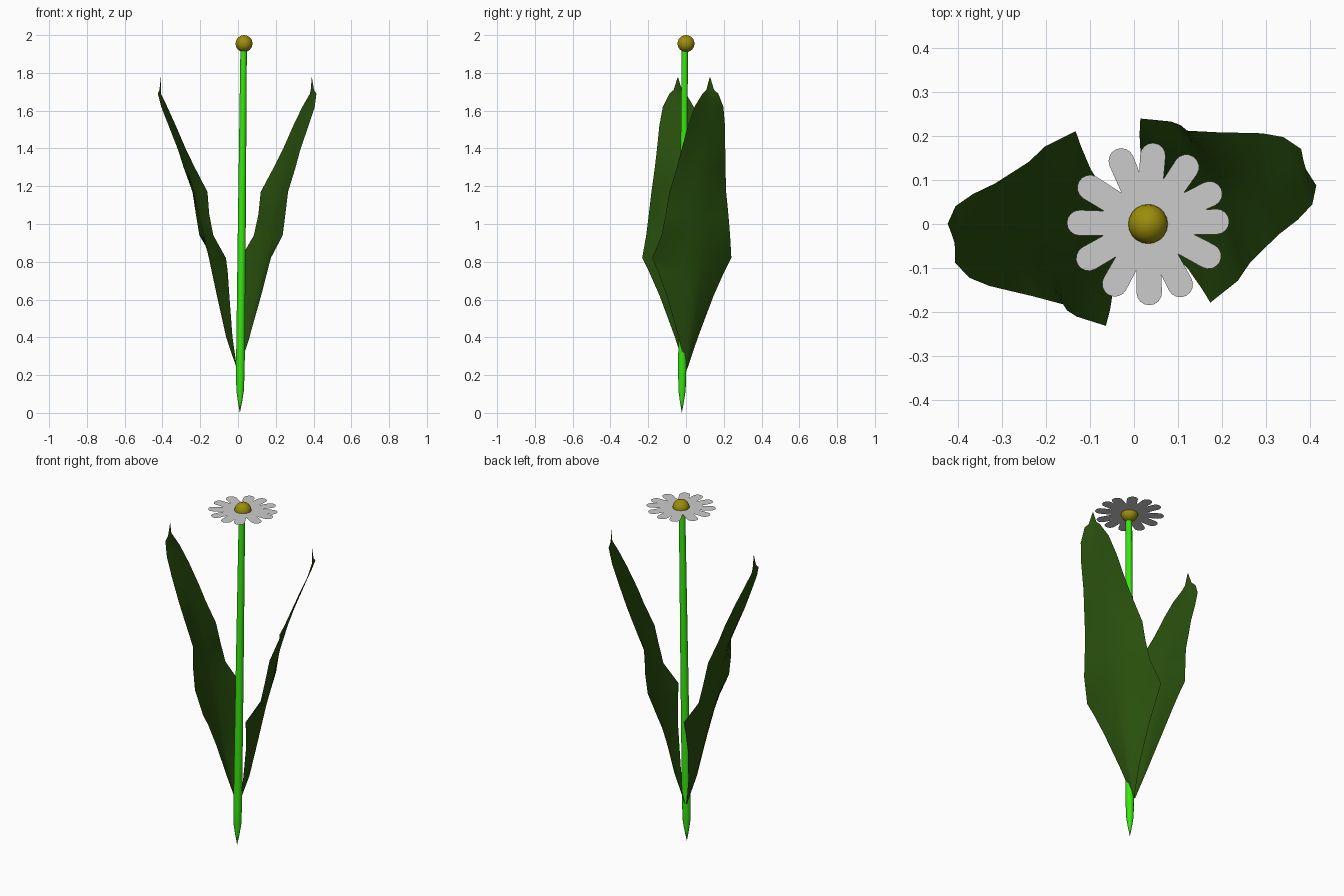
import bpy, bmesh, math
from mathutils import Vector

if "Cube" in bpy.data.objects:
    bpy.data.objects.remove(bpy.data.objects["Cube"])


def material(name, rgb):
    m = bpy.data.materials.new(name)
    m.diffuse_color = (*rgb, 1)
    m.use_nodes = True
    m.node_tree.nodes["Principled BSDF"].inputs["Base Color"].default_value = m.diffuse_color
    return m


def make(name, verts, faces, mat=None, smooth=True):
    me = bpy.data.meshes.new(name)
    me.from_pydata(verts, [], faces)
    bm = bmesh.new()
    bm.from_mesh(me)
    bmesh.ops.remove_doubles(bm, verts=bm.verts, dist=0.0005)
    bmesh.ops.recalc_face_normals(bm, faces=bm.faces)
    bm.to_mesh(me)
    bm.free()
    ob = bpy.data.objects.new(name, me)
    bpy.context.collection.objects.link(ob)
    if mat:
        me.materials.append(mat)
    if smooth:
        me.shade_smooth()
    return ob


stem_green = material("stem_green", (0.04, 0.8, 0.005))
leaf_green = material("leaf_green", (0.022, 0.08, 0.004))
yellow = material("yellow", (0.33, 0.27, 0.003))

# Stem: slightly leaning round rod with a pointed foot
SIDES = 10
low, high = Vector((0.01, -0.022, 0)), Vector((0.03, -0.006, 1.95))
verts, faces = [], []
rings = [(0.0, 0.0), (0.03, 0.011), (0.06, 0.02), (0.12, 0.023), (0.5, 0.021), (1.0, 0.017)]
for t, r in rings:
    c = low.lerp(high, t)
    for k in range(SIDES):
        a = 2 * math.pi * k / SIDES
        verts.append(c + Vector((r * math.cos(a), r * math.sin(a), 0)))
for i in range(len(rings) - 1):
    for k in range(SIDES):
        n = (k + 1) % SIDES
        faces.append((i * SIDES + k, i * SIDES + n, (i + 1) * SIDES + n, (i + 1) * SIDES + k))
make("stem", verts, faces, stem_green)

# Leaves: folded blades; rows are height, midrib reach, half width,
# reach of the inner edge, reach of the outer edge
ROWS = [(0.23, 0.005, 0.004, 0.005, 0.005), (0.40, 0.063, 0.055, 0.035, 0.045),
        (0.62, 0.112, 0.134, 0.06, 0.085), (0.75, 0.14, 0.19, 0.075, 0.102),
        (0.82, 0.155, 0.224, 0.088, 0.11), (0.94, 0.183, 0.196, 0.152, 0.185),
        (1.05, 0.208, 0.180, 0.172, 0.205), (1.17, 0.235, 0.165, 0.18, 0.225),
        (1.30, 0.272, 0.140, 0.245, 0.275), (1.39, 0.30, 0.125, 0.288, 0.305),
        (1.52, 0.346, 0.106, 0.342, 0.358), (1.62, 0.39, 0.083, 0.385, 0.40),
        (1.69, 0.410, 0.045, 0.415, 0.422), (1.71, 0.411, 0.022, 0.412, 0.416),
        (1.775, 0.411, 0.002, 0.411, 0.411)]
ACROSS = [-1, -0.75, -0.5, -0.25, 0, 0.25, 0.5, 0.75, 1]


def leaf(name, degrees):
    ca, sa = math.cos(math.radians(degrees)), math.sin(math.radians(degrees))
    n = len(ACROSS)
    verts = []
    for z, mid, w, inner, outer in ROWS:
        for s in ACROSS:
            edge = inner if s > 0 else outer
            u = mid + (edge - mid) * abs(s) ** 1.25
            v = w * s
            verts.append((u * ca - v * sa, u * sa + v * ca, z))
    faces = [(i * n + j, i * n + j + 1, (i + 1) * n + j + 1, (i + 1) * n + j)
             for i in range(len(ROWS) - 1) for j in range(n - 1)]
    make(name, verts, faces, leaf_green)


leaf("right_leaf", 18)
leaf("left_leaf", 186)

# Petals: one flat sheet with twelve rounded lobes
ANGLES = [2, 26, 56, 86, 113, 148, 179, 210, 241, 271, 298, 332]
HALF = 0.029
centre = Vector((0.032, 0, 1.955))
verts, faces = [centre], []
for i, deg in enumerate(ANGLES):
    a = math.radians(deg)
    d, s = Vector((math.cos(a), math.sin(a), 0)), Vector((-math.sin(a), math.cos(a), 0))
    for k in range(9):
        b = math.pi * (k / 8 - 0.5)
        verts.append(centre + d * (0.156 + HALF * math.cos(b)) + s * HALF * math.sin(b))
    gap = math.radians((ANGLES[(i + 1) % 12] - deg) % 360) / 2
    r = 0.028 / math.sin(gap)
    verts.append(centre + Vector((math.cos(a + gap), math.sin(a + gap), 0)) * r)
count = len(verts) - 1
faces = [(0, k + 1, (k + 1) % count + 1) for k in range(count)]
make("petals", verts, faces, smooth=False)

# Flower centre
bpy.ops.mesh.primitive_ico_sphere_add(subdivisions=3, radius=0.045, location=centre)
ball = bpy.context.object
ball.name = "flower_centre"
ball.data.materials.append(yellow)
ball.data.shade_smooth()
